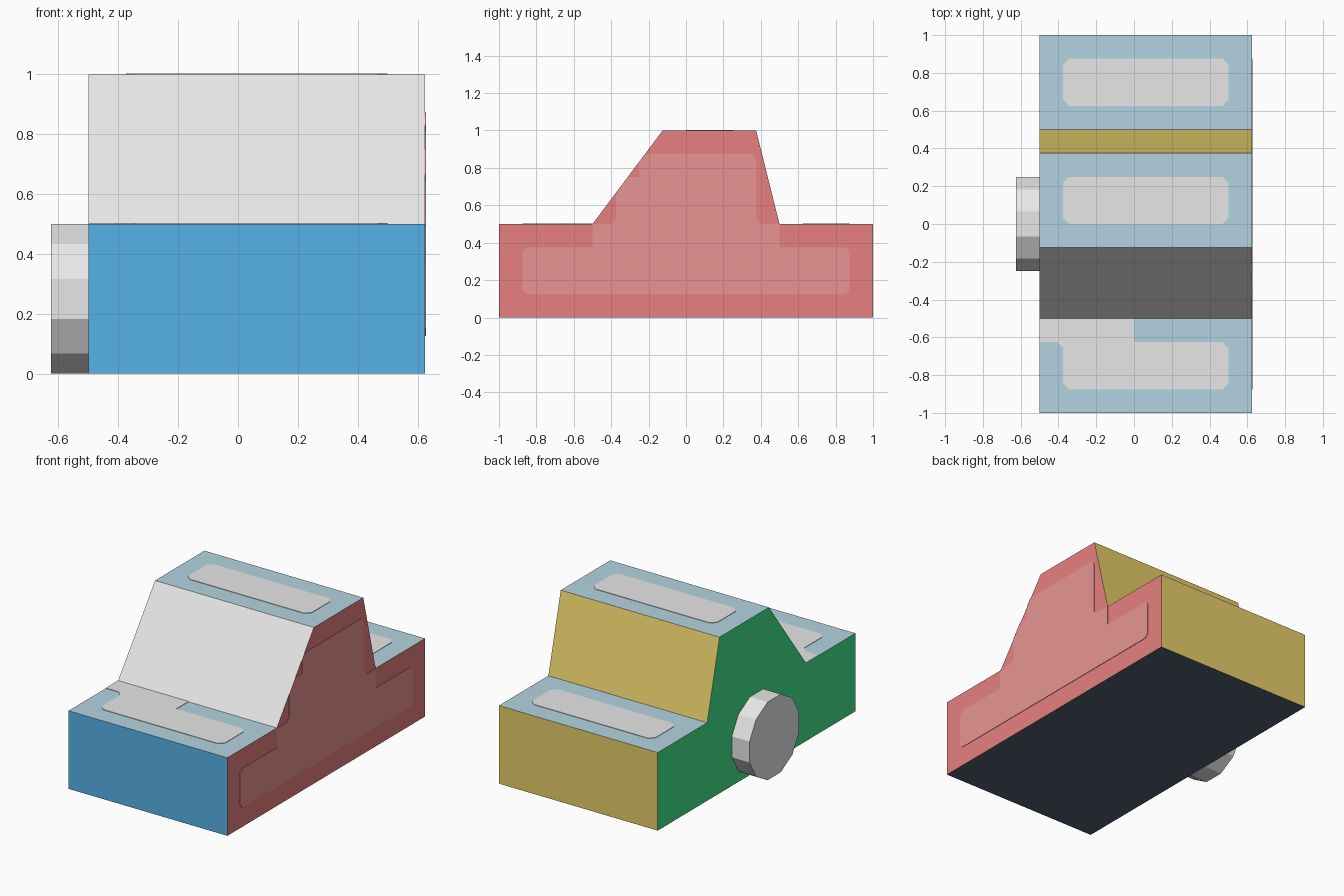
import bpy, bmesh, math
from mathutils import Vector

if "Cube" in bpy.data.objects:
    bpy.data.objects.remove(bpy.data.objects["Cube"])


def material(name, rgb):
    m = bpy.data.materials.new(name)
    m.diffuse_color = (*rgb, 1)
    m.use_nodes = True
    m.node_tree.nodes["Principled BSDF"].inputs["Base Color"].default_value = m.diffuse_color
    return m


BLUE = material("blue", (0.105, 0.503, 0.90))
RED = material("red", (0.88, 0.238, 0.238))
PALE_RED = material("pale red", (0.91, 0.34, 0.33))
SKY = material("pale blue", (0.456, 0.658, 0.753))
WHITE = material("off white", (0.84, 0.85, 0.84))
YELLOW = material("yellow", (0.93, 0.72, 0.168))
GREEN = material("green", (0.056, 0.80, 0.266))
DARK = material("dark slate", (0.087, 0.119, 0.174))


def prism(name, points, depth, mats, pick=None):
    """Extrude a closed 3D outline along depth; pick(normal) gives the material slot."""
    bm = bmesh.new()
    face = bm.faces.new([bm.verts.new(p) for p in points])
    out = bmesh.ops.extrude_face_region(bm, geom=[face], use_keep_orig=True)
    moved = [v for v in out["geom"] if isinstance(v, bmesh.types.BMVert)]
    bmesh.ops.translate(bm, verts=moved, vec=Vector(depth))
    bmesh.ops.recalc_face_normals(bm, faces=bm.faces)
    bm.normal_update()
    if pick:
        for f in bm.faces:
            f.material_index = pick(f.normal)
    mesh = bpy.data.meshes.new(name)
    bm.to_mesh(mesh)
    bm.free()
    for m in mats:
        mesh.materials.append(m)
    ob = bpy.data.objects.new(name, mesh)
    bpy.context.collection.objects.link(ob)
    return ob


def chamfer(corners, size=0.032):
    """Cut off the corners whose third value is 1."""
    out = []
    for i, (a, b, cut) in enumerate(corners):
        p = Vector((a, b))
        if not cut:
            out.append(p)
            continue
        for q in (corners[i - 1], corners[(i + 1) % len(corners)]):
            out.append(p + (Vector(q[:2]) - p).normalized() * size)
    return out


# Body: stepped profile with a sloped hump, coloured by face direction
def body_slot(n):
    if abs(n.x) > 0.9:
        return 0 if n.x > 0 else 1
    if abs(n.z) > 0.9:
        return 2 if n.z > 0 else 3
    if n.y > 0:
        return 4
    return 6 if n.z > 0.3 else 5


profile = [(-1, 0), (1, 0), (1, 0.5), (0.5, 0.5), (0.375, 1),
           (-0.125, 1), (-0.5, 0.5), (-1, 0.5)]
prism("body", [(-0.5, y, z) for y, z in profile], (1.125, 0, 0),
      [RED, GREEN, SKY, DARK, YELLOW, BLUE, WHITE], body_slot)

# Twelve-sided knob on the left side, flat edges up and down
r = 0.25 / math.cos(math.pi / 12)
ring = [math.pi * (2 * i + 1) / 12 for i in range(12)]
prism("side_knob", [(-0.5, r * math.cos(a), 0.25 + r * math.sin(a)) for a in ring],
      (-0.125, 0, 0), [WHITE])

# Pale plates on the top faces
for name, y0, z in (("rear_top_plate", 0.625, 0.5), ("hump_top_plate", 0.0, 1.0)):
    box = [(-0.375, y0, 1), (0.5, y0, 1), (0.5, y0 + 0.25, 1), (-0.375, y0 + 0.25, 1)]
    prism(name, [(p.x, p.y, z - 0.002) for p in chamfer(box)], (0, 0, 0.005), [WHITE])

front = [(-0.375, -0.875, 1), (0.5, -0.875, 1), (0.5, -0.625, 1), (0, -0.625, 0),
         (0, -0.5, 0), (-0.5, -0.5, 0), (-0.5, -0.625, 0), (-0.375, -0.625, 1)]
prism("front_top_plate", [(p.x, p.y, 0.498) for p in chamfer(front)],
      (0, 0, 0.005), [WHITE])

# Pale red plate on the right side
side = [(-0.875, 0.125, 1), (0.875, 0.125, 1), (0.875, 0.375, 1), (0.5, 0.375, 0),
        (0.5, 0.5, 0), (0.375, 0.5, 1), (0.375, 0.875, 1), (-0.219, 0.875, 0),
        (-0.25, 0.833, 0), (-0.25, 0.75, 0), (-0.3125, 0.75, 0), (-0.375, 0.667, 0),
        (-0.375, 0.5, 1), (-0.5, 0.5, 0), (-0.5, 0.375, 0), (-0.875, 0.375, 1)]
prism("right_side_plate", [(0.623, p.x, p.y) for p in chamfer(side, 0.025)],
      (0.005, 0, 0), [PALE_RED])
